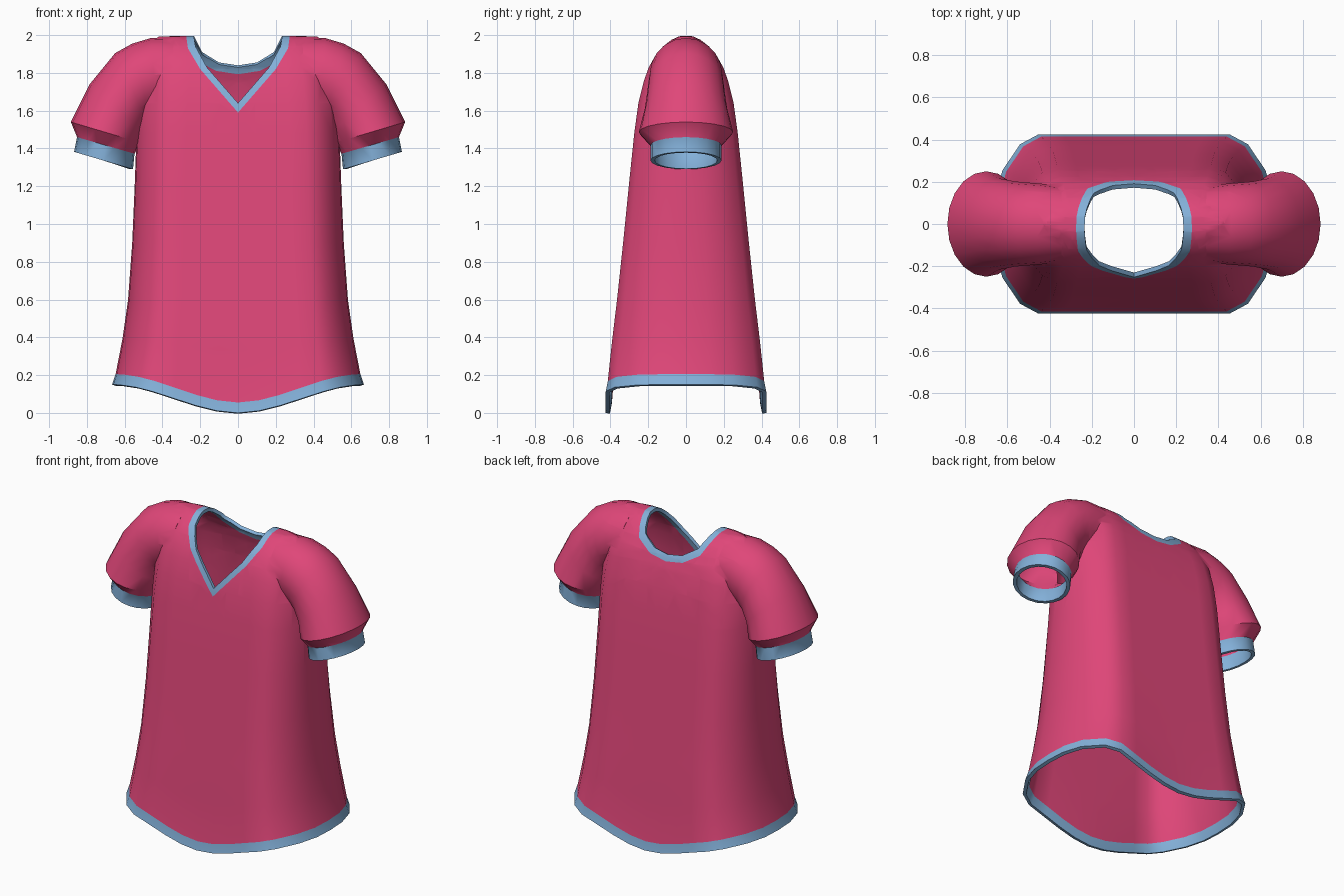
import bpy, bmesh, math
from mathutils import Vector

if "Cube" in bpy.data.objects:
    bpy.data.objects.remove(bpy.data.objects["Cube"])


def material(name, rgb):
    m = bpy.data.materials.new(name)
    m.diffuse_color = (*rgb, 1)
    m.use_nodes = True
    m.node_tree.nodes["Principled BSDF"].inputs["Base Color"].default_value = m.diffuse_color
    return m


MATS = [material("pink_fabric", (0.74, 0.062, 0.19)), material("blue_trim", (0.23, 0.44, 0.70))]


def loft(name, rings, trim_bands, end_centres):
    """Closed skin through the rings; each end is a fan to a centre point."""
    bm = bmesh.new()
    vs = [[bm.verts.new(p) for p in r] for r in rings]
    n = len(rings[0])
    for k in range(len(vs) - 1):
        for i in range(n):
            j = (i + 1) % n
            f = bm.faces.new((vs[k][i], vs[k][j], vs[k + 1][j], vs[k + 1][i]))
            f.material_index = 1 if k in trim_bands else 0
    for ring, c in ((vs[0], end_centres[0]), (vs[-1], end_centres[1])):
        cv = bm.verts.new(c)
        for i in range(n):
            bm.faces.new((ring[i], ring[(i + 1) % n], cv))
    bmesh.ops.recalc_face_normals(bm, faces=bm.faces)
    me = bpy.data.meshes.new(name)
    bm.to_mesh(me)
    bm.free()
    for m in MATS:
        me.materials.append(m)
    ob = bpy.data.objects.new(name, me)
    bpy.context.collection.objects.link(ob)
    return ob


# Torso: flattened rounded rings, with a hem that rises towards the sides
QUARTER = [(1, 0), (0.99, 0.3), (0.935, 0.6), (0.81, 0.89), (0.68, 1), (0.51, 1), (0.34, 1), (0.17, 1)]
ROUND = (QUARTER + [(0, 1)] + [(-x, y) for x, y in QUARTER[:0:-1]])
ROUND = ROUND + [(-x, -y) for x, y in ROUND + [(-1, 0)]][0:len(ROUND) + 1]
ROUND = [p for i, p in enumerate(ROUND) if p not in ROUND[:i]]
# z, half width, half depth, share of the hem rise
LEVELS = [(0, 0.667, 0.425, 1), (0.055, 0.648, 0.414, 1), (0.33, 0.612, 0.392, 0.4), (0.6, 0.582, 0.365, 0),
          (0.9, 0.56, 0.333, 0), (1.2, 0.547, 0.303, 0), (1.48, 0.537, 0.274, 0), (1.64, 0.525, 0.252, 0),
          (1.76, 0.51, 0.222, 0), (1.83, 0.495, 0.197, 0), (1.89, 0.48, 0.163, 0), (1.94, 0.46, 0.122, 0),
          (1.975, 0.44, 0.077, 0), (1.993, 0.42, 0.038, 0)]


def rise(u):
    u = abs(u)
    return 0.15 * u * u * (3 - 2 * u)


torso_rings = [[(hx * u, hy * v, z + share * rise(u)) for u, v in ROUND] for z, hx, hy, share in LEVELS]
HEM_CENTRE = Vector((0, 0, 0.08))
torso = loft("torso", torso_rings, {0}, (HEM_CENTRE, (0, 0, 2.0)))

# Sleeves: top point, bottom point and half depth of each section, ending in a narrow cuff
SECTIONS = [((0.34, 1.985), (0.36, 1.62), 0.18), ((0.46, 1.985), (0.43, 1.59), 0.192),
            ((0.56, 1.955), (0.465, 1.565), 0.197), ((0.65, 1.905), (0.48, 1.54), 0.202),
            ((0.785, 1.74), (0.50, 1.49), 0.217), ((0.885, 1.54), (0.515, 1.43), 0.25),
            ((0.852, 1.46), (0.548, 1.372), 0.188), ((0.868, 1.382), (0.556, 1.29), 0.188)]
CUFF_CENTRE = Vector((0.712, 0, 1.336))


def sleeve(name, side):
    rings = []
    for (tx, tz), (bx, bz), h in SECTIONS:
        ring = []
        for i in range(20):
            a = 2 * math.pi * i / 20
            c, s = math.cos(a), math.sin(a)
            ring.append((side * ((tx + bx) / 2 + c * (tx - bx) / 2), h * s, (tz + bz) / 2 + c * (tz - bz) / 2))
        rings.append(ring)
    return loft(name, rings, {6}, ((side * 0.35, 0, 1.80), (side * CUFF_CENTRE.x, 0, CUFF_CENTRE.z)))


sleeves = [sleeve("left_sleeve", -1), sleeve("right_sleeve", 1)]

# Join the sleeves to the torso in one skin
for s in sleeves:
    m = torso.modifiers.new("join", 'BOOLEAN')
    m.operation, m.solver, m.object = 'UNION', 'EXACT', s


def bake(ob):
    me = bpy.data.meshes.new_from_object(ob.evaluated_get(bpy.context.evaluated_depsgraph_get()))
    ob.modifiers.clear()
    ob.data = me


bpy.context.view_layer.update()
bake(torso)
for s in sleeves:
    bpy.data.objects.remove(s)

bm = bmesh.new()
bm.from_mesh(torso.data)

# Open the hem and the cuffs
ends = [HEM_CENTRE] + [Vector((s * CUFF_CENTRE.x, 0, CUFF_CENTRE.z)) for s in (-1, 1)]
bmesh.ops.delete(bm, geom=[v for v in bm.verts if any((v.co - e).length < 1e-3 for e in ends)], context='VERTS')

# Neckline: right half of each outline (x, z); V in front, round at the back
FRONT_OUT = [(0, 1.59), (0.2, 1.82), (0.265, 1.93), (0.275, 2.0)]
FRONT_IN = [(0, 1.64), (0.165, 1.83), (0.225, 1.94), (0.235, 2.0)]
BACK_OUT = [(0, 1.80), (0.115, 1.818), (0.22, 1.88), (0.275, 2.0)]
BACK_IN = [(0, 1.84), (0.1, 1.855), (0.19, 1.91), (0.235, 2.0)]


def neck_faces(side):
    out = []
    for f in bm.faces:
        c = f.calc_center_median()
        if c.z > 1.53 and abs(c.x) < 0.4 and (side == 0 or c.y * side > 0):
            out.append(f)
    return out


def cut(side, co, no):
    fs = neck_faces(side)
    geom = set(fs)
    for f in fs:
        geom.update(f.edges)
        geom.update(f.verts)
    bmesh.ops.bisect_plane(bm, geom=list(geom), dist=1e-5, plane_co=co, plane_no=no)


def inside(c, line):
    x = abs(c.x)
    return all((b[0] - a[0]) * (c.z - a[1]) - (b[1] - a[1]) * (x - a[0]) > 0 for a, b in zip(line, line[1:]))


cut(0, (0, 0, 0), (0, 1, 0))
for side, outer, inner in ((-1, FRONT_OUT, FRONT_IN), (1, BACK_OUT, BACK_IN)):
    for line in (outer, inner):
        for a, b in zip(line, line[1:]):
            for s in (-1, 1):
                cut(side, (s * a[0], 0, a[1]), Vector((s * (b[1] - a[1]), 0, a[0] - b[0])).normalized())
    gone = []
    for f in neck_faces(side):
        c = f.calc_center_median()
        if inside(c, inner):
            gone.append(f)
        elif inside(c, outer):
            f.material_index = 1
    bmesh.ops.delete(bm, geom=gone, context='FACES')

bmesh.ops.remove_doubles(bm, verts=bm.verts, dist=5e-4)
bmesh.ops.recalc_face_normals(bm, faces=bm.faces)
bm.to_mesh(torso.data)
bm.free()

# Cloth thickness, then smooth shading
shell = torso.modifiers.new("thickness", 'SOLIDIFY')
shell.thickness, shell.offset = 0.022, -1
bpy.context.view_layer.update()
bake(torso)
torso.name = "shirt"
bpy.context.view_layer.objects.active = torso
torso.select_set(True)
bpy.ops.object.shade_smooth_by_angle(angle=math.radians(40))
